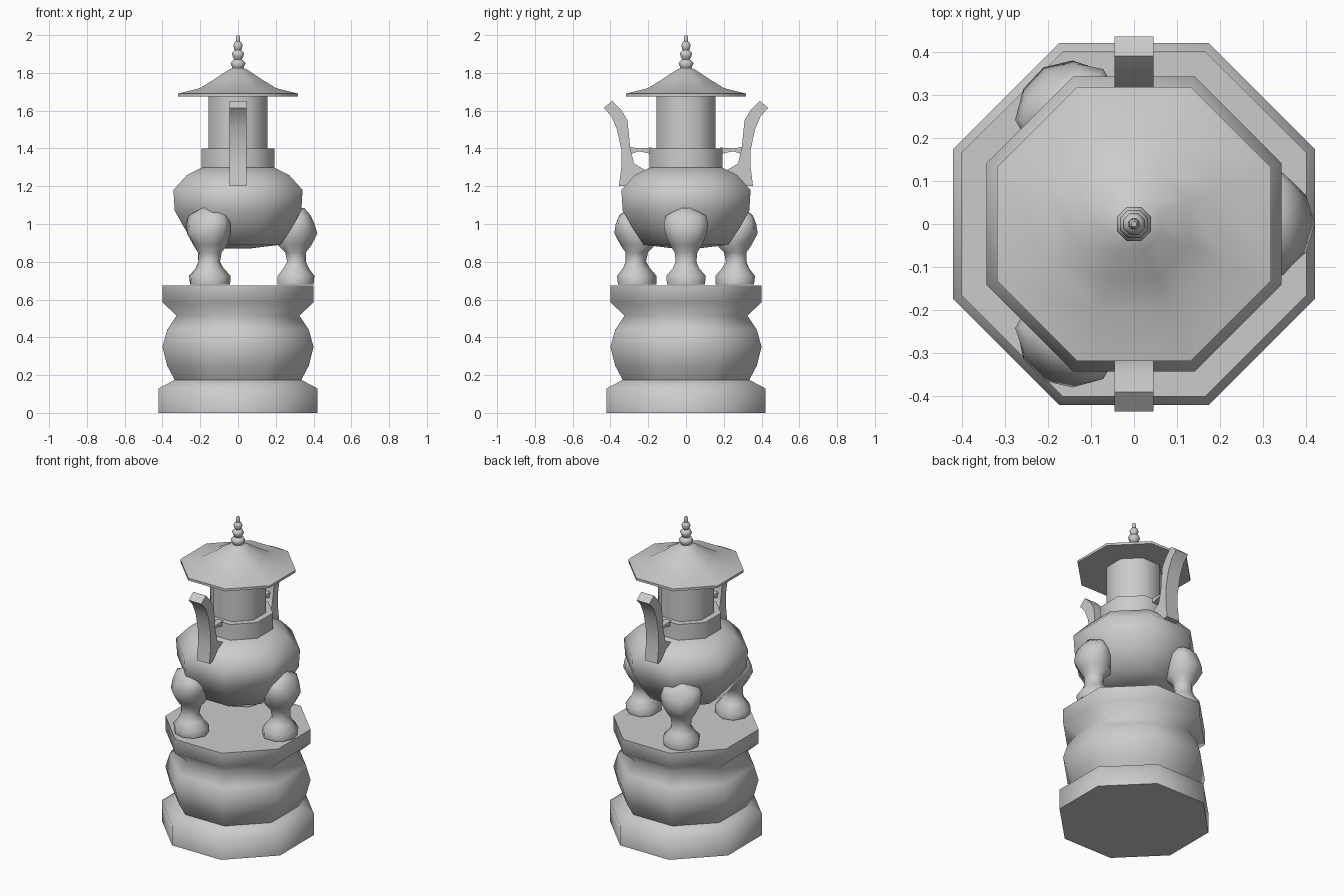
import bpy, math

cube = bpy.data.objects.get("Cube")
if cube:
    bpy.data.objects.remove(cube, do_unlink=True)

stone = bpy.data.materials.new("grey stone")
stone.use_nodes = True
GREY = (0.6, 0.6, 0.6, 1)
stone.diffuse_color = GREY
stone.node_tree.nodes["Principled BSDF"].inputs["Base Color"].default_value = GREY


def make(name, verts, faces, angle):
    """Build a mesh object, smooth below the given angle in degrees."""
    me = bpy.data.meshes.new(name)
    me.from_pydata(verts, [], faces)
    me.materials.append(stone)
    ob = bpy.data.objects.new(name, me)
    bpy.context.collection.objects.link(ob)
    bpy.ops.object.select_all(action='DESELECT')
    ob.select_set(True)
    bpy.context.view_layer.objects.active = ob
    bpy.ops.object.shade_smooth_by_angle(angle=math.radians(angle))
    return ob


def loft(name, rings, angle=60):
    """Skin a stack of equal rings, bottom to top, and cap both ends."""
    n = len(rings[0])
    verts = [v for ring in rings for v in ring]
    faces = [(r * n + i, r * n + (i + 1) % n, (r + 1) * n + (i + 1) % n, (r + 1) * n + i)
             for r in range(len(rings) - 1) for i in range(n)]
    last = len(verts) - n
    faces += [tuple(reversed(range(n))), tuple(range(last, last + n))]
    return make(name, verts, faces, angle)


def octagon(flat, z):
    """Octagon with flat sides facing the axes; flat is centre to side."""
    r = flat / math.cos(math.pi / 8)
    return [(r * math.cos(a), r * math.sin(a), z)
            for a in (math.pi / 8 + i * math.pi / 4 for i in range(8))]


def turned(name, profile, angle=60):
    return loft(name, [octagon(r, z) for r, z in profile], angle)


# Pedestal: plinth, bulging drum and top slab
turned("pedestal", [(0.42, 0), (0.42, 0.13), (0.335, 0.175), (0.375, 0.25), (0.4, 0.35),
                    (0.375, 0.44), (0.325, 0.515), (0.4, 0.585), (0.4, 0.675)], 85)

# Vessel: bowl, collar and neck
turned("bowl", [(0.06, 0.87), (0.225, 0.89), (0.285, 0.98), (0.335, 1.07), (0.342, 1.18),
                (0.27, 1.26), (0.19, 1.3)])
turned("collar", [(0.193, 1.27), (0.193, 1.4)])
turned("neck", [(0.155, 1.38), (0.155, 1.69)])

# Canopy lid and beaded finial
turned("lid", [(0.318, 1.675), (0.318, 1.69), (0.2, 1.72), (0.127, 1.765),
               (0.06, 1.81), (0.02, 1.83)])
finial = [(0.02, 1.8)]
for z, r in ((1.85, 0.04), (1.9, 0.033), (1.945, 0.025), (1.98, 0.012)):
    finial += [(r * 0.8, z - 0.017), (r, z), (r * 0.8, z + 0.013), (r * 0.5, z + 0.02)]
turned("finial", finial)

# Handles: curved straps with a brace to the collar
STRAP = [(0.27, 1.2), (0.355, 1.2), (0.342, 1.3), (0.342, 1.39), (0.365, 1.5), (0.395, 1.57),
         (0.435, 1.615), (0.39, 1.652), (0.34, 1.6), (0.31, 1.55), (0.295, 1.4),
         (0.275, 1.32), (0.215, 1.285)]
BRACE = [(0.18, 1.37), (0.25, 1.385), (0.31, 1.365), (0.31, 1.41), (0.25, 1.4), (0.18, 1.405)]
for side, s in (("front", -1), ("back", 1)):
    for part, outline, w in (("handle", STRAP, 0.045), ("handle_brace", BRACE, 0.02)):
        ends = (-w, w) if s < 0 else (w, -w)
        loft(f"{side}_{part}", [[(x, s * y, z) for y, z in outline] for x in reversed(ends)], 50)

# Legs: paw, shin and broad knee mask; columns: height, inner, outer, half width
LEG = [(0.68, 0.21, 0.4, 0.1), (0.725, 0.21, 0.405, 0.105), (0.765, 0.24, 0.375, 0.07),
       (0.8, 0.26, 0.36, 0.055), (0.85, 0.25, 0.36, 0.06), (0.89, 0.21, 0.39, 0.085),
       (0.95, 0.22, 0.42, 0.11), (1.0, 0.24, 0.405, 0.118), (1.045, 0.26, 0.385, 0.105),
       (1.085, 0.28, 0.35, 0.03)]


def leg_ring(z, inner, outer, half):
    mid, deep = (inner + outer) / 2, (outer - inner) / 2
    return [(mid + deep * u, half * v, z) for u, v in
            ((1, 0), (0.8, 0.6), (0.3, 1), (-0.5, 1), (-1, 0.5),
             (-1, -0.5), (-0.5, -1), (0.3, -1), (0.8, -0.6))]


for i, name in enumerate(("left_leg", "back_right_leg", "front_right_leg")):
    leg = loft(name, [leg_ring(*row) for row in LEG], 60)
    leg.rotation_euler.z = i * math.tau / 3
